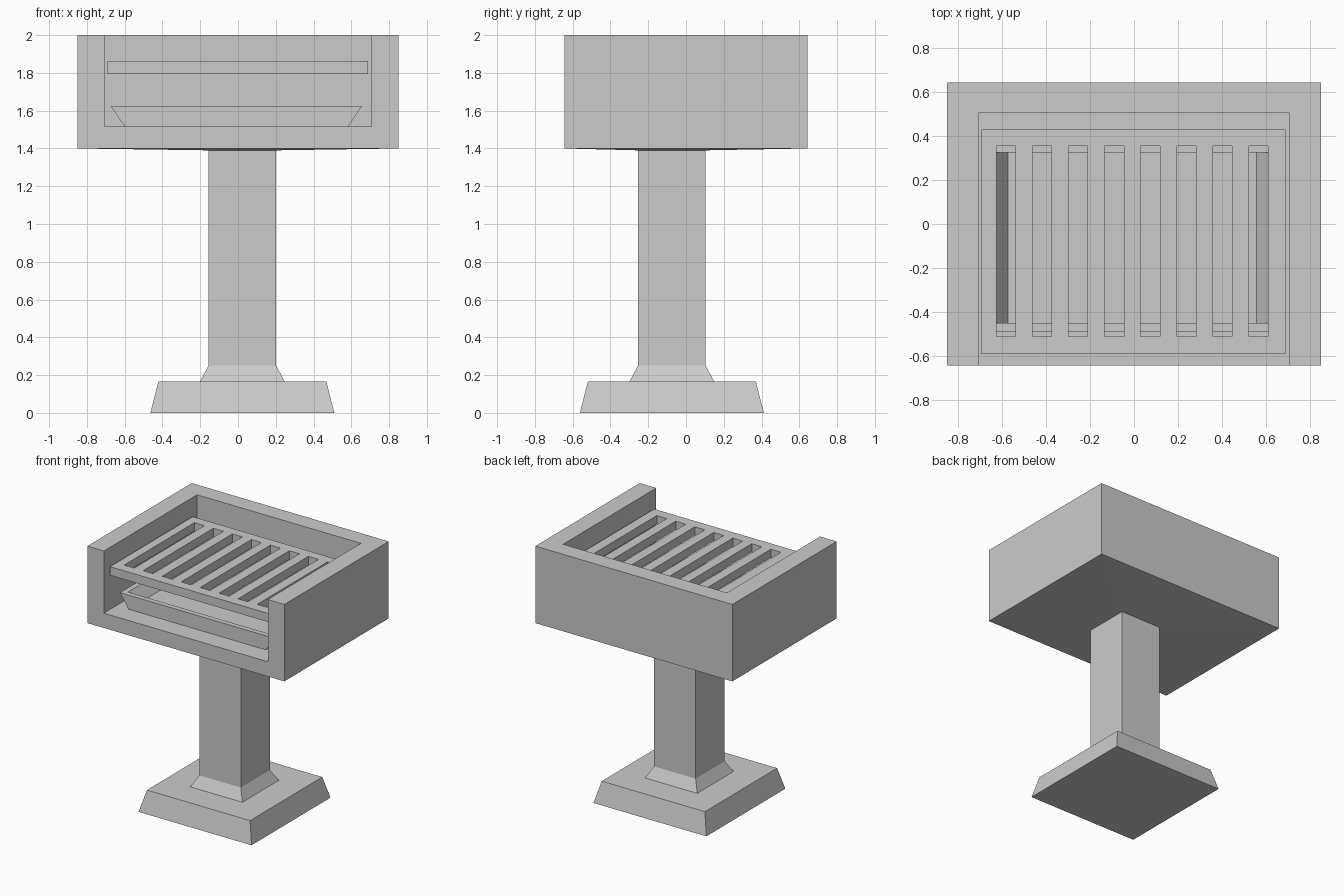
import bpy
import bmesh

cube = bpy.data.objects.get("Cube")
if cube:
    bpy.data.objects.remove(cube, do_unlink=True)

grey = bpy.data.materials.new("stone grey")
grey.use_nodes = True
colour = (0.6, 0.6, 0.6, 1)
grey.diffuse_color = colour
grey.node_tree.nodes["Principled BSDF"].inputs["Base Color"].default_value = colour


def loft(name, rings):
    """Closed solid through rectangles given as (x0, x1, y0, y1, z), bottom to top."""
    bm = bmesh.new()
    loops = [[bm.verts.new(p) for p in ((x0, y0, z), (x1, y0, z), (x1, y1, z), (x0, y1, z))]
             for x0, x1, y0, y1, z in rings]
    for low, high in zip(loops, loops[1:]):
        for i in range(4):
            j = (i + 1) % 4
            bm.faces.new((low[i], low[j], high[j], high[i]))
    bm.faces.new(reversed(loops[0]))
    bm.faces.new(loops[-1])
    mesh = bpy.data.meshes.new(name)
    bm.to_mesh(mesh)
    bm.free()
    mesh.materials.append(grey)
    obj = bpy.data.objects.new(name, mesh)
    bpy.context.collection.objects.link(obj)
    return obj


def box(name, x0, x1, y0, y1, z0, z1):
    return loft(name, [(x0, x1, y0, y1, z0), (x0, x1, y0, y1, z1)])


def cut(target, cutter):
    """Subtract the cutter from the target and discard it."""
    cutter.hide_render = True
    mod = target.modifiers.new("cut", 'BOOLEAN')
    mod.operation = 'DIFFERENCE'
    mod.solver = 'EXACT'
    mod.object = cutter
    bpy.context.view_layer.objects.active = target
    bpy.ops.object.modifier_apply(modifier=mod.name)
    bpy.data.objects.remove(cutter, do_unlink=True)


def square(half, z):
    """Ring centred on the slightly offset pedestal axis."""
    cx, cy = 0.023, -0.075
    return (cx - half, cx + half, cy - half, cy + half, z)


# Pedestal: tapered foot, flared collar and square column
loft("pedestal", [square(0.487, 0), square(0.445, 0.165), square(0.225, 0.165),
                  square(0.179, 0.25), square(0.179, 1.4)])

# Firebox: open at the top and front, underside dipping slightly to the column
outer = (-0.85, 0.85, -0.643, 0.643)
firebox = loft("firebox", [square(0.179, 1.39), (*outer, 1.4), (*outer, 2.0)])
cut(firebox, box("firebox_cutter", -0.707, 0.707, -0.8, 0.505, 1.515, 2.2))

# Ash tray: sloped ends, upright front and back, hollow inside
tray = loft("ash_tray", [(-0.6, 0.583, -0.49, 0.365, 1.516), (-0.675, 0.657, -0.49, 0.365, 1.626)])
cut(tray, loft("tray_cutter", [(-0.573, 0.556, -0.45, 0.325, 1.537),
                               (-0.648, 0.63, -0.45, 0.325, 1.647)]))

# Cooking grate with a row of long slots
grate = box("cooking_grate", -0.692, 0.688, -0.59, 0.43, 1.795, 1.862)
for i in range(8):
    x = -0.625 + i * 0.1639
    cut(grate, box("slot_cutter", x, x + 0.087, -0.51, 0.355, 1.7, 1.95))
